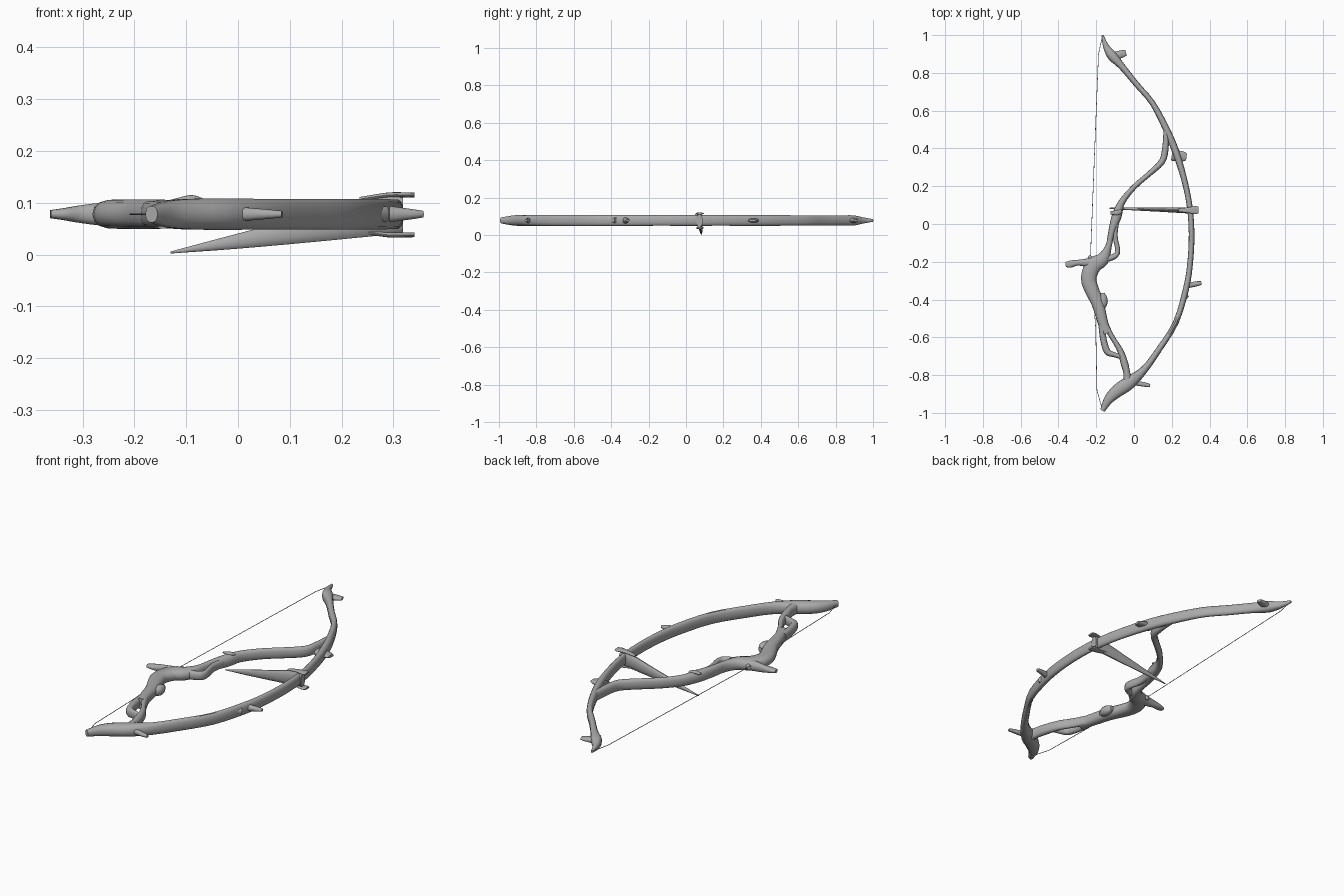
import bpy, bmesh, math
from mathutils import Vector

wood = bpy.data.materials.new("grey wood")
wood.diffuse_color = (0.4, 0.4, 0.4, 1)
MID = 0.078


def smooth_path(pts, steps):
    """Catmull-Rom interpolation of (x, y, z, width, height) points."""
    p = [Vector(q) for q in pts]
    p = [p[0] * 2 - p[1]] + p + [p[-1] * 2 - p[-2]]
    out = []
    for a, b, c, d in zip(p, p[1:], p[2:], p[3:]):
        for i in range(steps):
            t = i / steps
            out.append(0.5 * (2 * b + (c - a) * t + (2 * a - 5 * b + 4 * c - d) * t * t
                              + (3 * b - a - 3 * c + d) * t ** 3))
    return out + [p[-2]]


def tube(name, pts, steps=3, sides=14, power=0.85):
    """Rounded branch swept along a path; 4-value points lie at mid height."""
    pts = [q if len(q) == 5 else (q[0], q[1], MID, q[2], q[3]) for q in pts]
    path = smooth_path(pts, steps)
    bm = bmesh.new()
    rings = []
    for i, q in enumerate(path):
        a, b = path[max(i - 1, 0)], path[min(i + 1, len(path) - 1)]
        side = Vector((a[1] - b[1], b[0] - a[0], 0)).normalized()
        ring = []
        for k in range(sides):
            t = 2 * math.pi * k / sides
            c, s = math.cos(t), math.sin(t)
            c = math.copysign(abs(c) ** power, c) * max(q[3], 0.002) / 2
            s = math.copysign(abs(s) ** power, s) * max(q[4], 0.002) / 2
            ring.append(bm.verts.new(Vector(q[:3]) + side * c + Vector((0, 0, s))))
        rings.append(ring)
    for r, n in zip(rings, rings[1:]):
        for k in range(sides):
            j = (k + 1) % sides
            bm.faces.new((r[k], r[j], n[j], n[k]))
    bm.faces.new(rings[0])
    bm.faces.new(rings[-1])
    bmesh.ops.recalc_face_normals(bm, faces=bm.faces)
    mesh = bpy.data.meshes.new(name)
    bm.to_mesh(mesh)
    bm.free()
    mesh.materials.append(wood)
    ob = bpy.data.objects.new(name, mesh)
    bpy.context.collection.objects.link(ob)
    bpy.context.view_layer.objects.active = ob
    ob.select_set(True)
    bpy.ops.object.shade_smooth_by_angle(angle=math.radians(40))
    ob.select_set(False)
    return ob


# Long curved outer limb with a thickened head at each end
tube("outer_limb", [
    (-.167, 1.0, .010, .014), (-.148, .94, .032, .036), (-.115, .89, .052, .056),
    (-.065, .835, .036, .054), (.013, .74, .030, .054), (.098, .64, .030, .055),
    (.172, .50, .036, .058), (.220, .385, .038, .060), (.262, .25, .032, .058),
    (.293, .105, .030, .058), (.305, -.05, .030, .058), (.297, -.21, .030, .058),
    (.275, -.345, .032, .060), (.222, -.52, .030, .060), (.135, -.66, .032, .060),
    (.055, -.77, .040, .060), (-.025, -.84, .070, .062), (-.090, -.885, .068, .060),
    (-.135, -.93, .050, .052), (-.167, -.988, .026, .032)])

# Twisted inner branch carrying the grip
tube("inner_branch", [
    (.172, .50, .030, .052), (.166, .40, .034, .054), (.148, .33, .034, .054),
    (.080, .265, .028, .054), (.0, .195, .028, .054), (-.065, .115, .036, .056),
    (-.092, .04, .052, .060), (-.118, -.04, .036, .058), (-.135, -.12, .034, .056),
    (-.165, -.185, .070, .058), (-.215, -.22, .085, .058), (-.240, -.285, .082, .056),
    (-.225, -.345, .076, .056), (-.192, -.42, .066, .058), (-.168, -.51, .056, .058),
    (-.145, -.58, .050, .056)])

# Thin side branches that split off and rejoin, leaving openings
tube("upper_side_branch", [
    (-.090, .03, .030, .046), (-.100, -.06, .026, .044), (-.086, -.14, .026, .044),
    (-.105, -.172, .030, .044), (-.165, -.19, .036, .046)])
tube("lower_right_branch", [
    (-.150, -.54, .036, .052), (-.112, -.605, .026, .050), (-.073, -.67, .032, .052),
    (-.050, -.74, .040, .054), (-.038, -.79, .036, .056), (-.030, -.85, .060, .056)])
tube("lower_left_branch", [
    (-.170, -.54, .036, .052), (-.162, -.61, .034, .050), (-.142, -.675, .036, .048),
    (-.105, -.692, .026, .046), (-.060, -.705, .026, .044)])

# Knob above the grip and a knot on its inner side
tube("grip_knob", [
    (-.362, -.215, .026, .016), (-.335, -.212, .038, .024), (-.300, -.205, .030, .036),
    (-.250, -.205, .044, .048), (-.200, -.20, .060, .052)])
tube("upper_knob", [(-.240, -.170, .016, .020), (-.215, -.19, .030, .036),
                    (-.180, -.195, .040, .048)])
tube("grip_knot", [(-.165, -.365, .018, .024), (-.164, -.39, .044, .046),
                   (-.163, -.42, .046, .046), (-.165, -.45, .018, .026)])
tube("top_knot", [(-.125, .06, .104, .016, .006), (-.09, .06, .108, .026, .014),
                  (-.065, .07, .104, .016, .006)])

# Tapering thorn that reaches from the limb back past the branch
tube("thorn_strut", [
    (-.130, .083, .004, .006, .004), (.0, .080, .026, .016, .030),
    (.150, .076, .052, .024, .056), (.285, .072, .076, .032, .078),
    (.318, .072, .076, .036, .070)], power=1)
for name, z in (("upper_prong", .115), ("lower_prong", .038)):
    tube(name, [(.235, .074, z * .8 + .0152, .018, .008), (.290, .073, z, .030, .010),
                (.325, .074, z, .044, .010), (.341, .074, z, .034, .009)])

# Stubby twigs along the outside of the limb
for name, base, tip, width in (
        ("top_twig", (-.115, .885), (-.042, .907), .040),
        ("upper_twig", (.200, .365), (.278, .355), .054),
        ("lower_twig", (.285, -.325), (.357, -.312), .026),
        ("bottom_twig", (-.030, -.835), (.085, -.855), .024)):
    mid = [a + (b - a) * .7 for a, b in zip(base, tip)]
    tube(name, [(*base, width * 1.1, .034), (*mid, width, .020), (*tip, width * .7, .013)])
tube("inner_bud", [(.285, -.375, .020, .030), (.262, -.395, .026, .026),
                   (.250, -.408, .014, .012)])

# Bow string
tube("string", [(x, y, .003, .003) for x, y in (
    (-.167, .995), (-.188, .90), (-.200, .60), (-.230, -.16),
    (-.203, -.55), (-.196, -.88), (-.167, -.985))], steps=1, sides=6)
